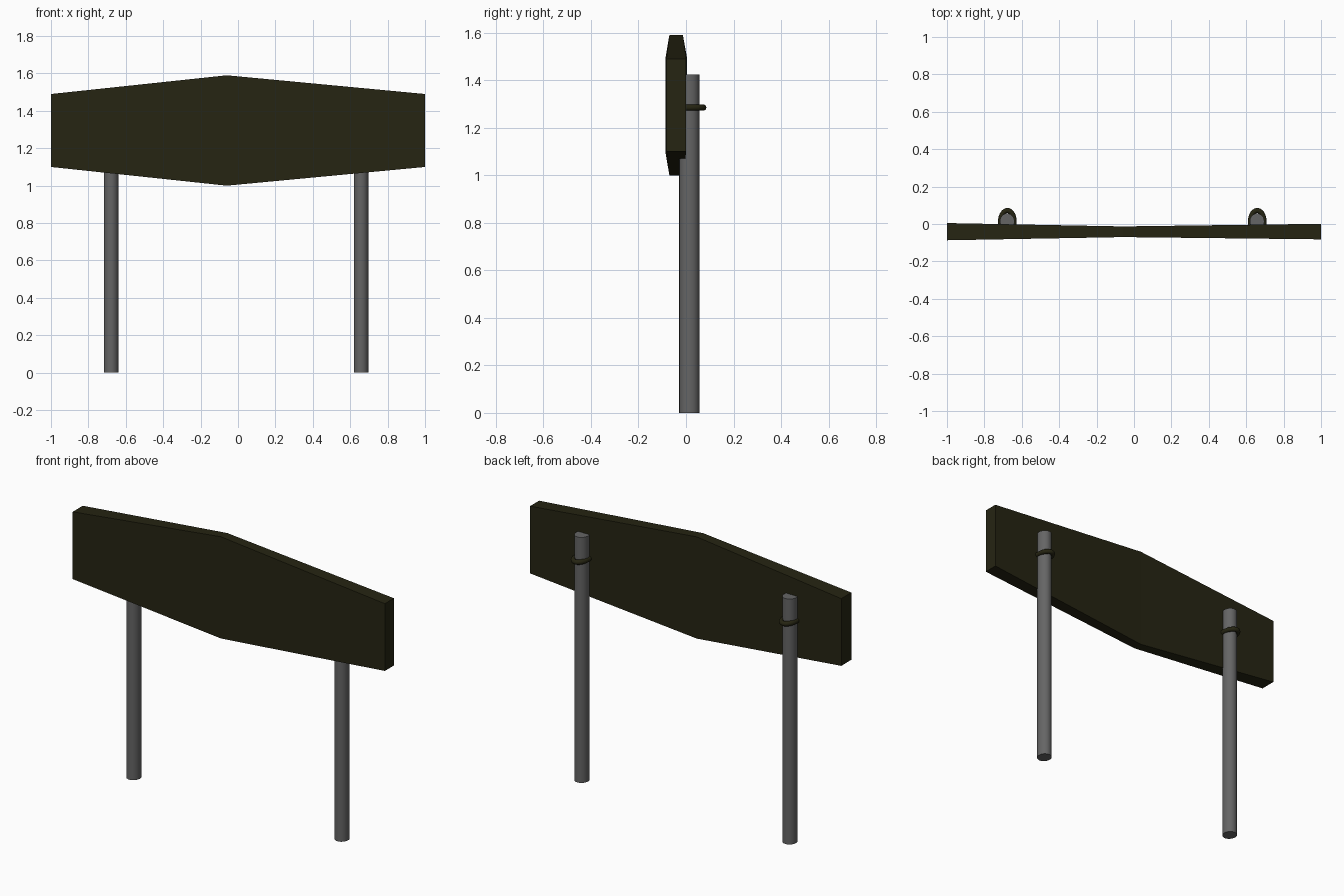
import bpy, bmesh, math

if "Cube" in bpy.data.objects:
    bpy.data.objects.remove(bpy.data.objects["Cube"])


def material(name, rgb):
    m = bpy.data.materials.new(name)
    m.diffuse_color = (*rgb, 1)
    m.use_nodes = True
    m.node_tree.nodes["Principled BSDF"].inputs["Base Color"].default_value = m.diffuse_color
    return m


DARK = material("dark olive", (0.019, 0.018, 0.006))
GREY = material("post grey", (0.13, 0.13, 0.13))


def finish(bm, name, mat, smooth=False):
    bmesh.ops.recalc_face_normals(bm, faces=bm.faces)
    me = bpy.data.meshes.new(name)
    bm.to_mesh(me)
    bm.free()
    me.materials.append(mat)
    ob = bpy.data.objects.new(name, me)
    bpy.context.collection.objects.link(ob)
    if smooth:
        bpy.ops.object.select_all(action='DESELECT')
        ob.select_set(True)
        bpy.context.view_layer.objects.active = ob
        bpy.ops.object.shade_smooth_by_angle(angle=math.radians(40))


def loft(bm, rings):
    """Join equal-sized vertex rings and cap both ends."""
    rings = [[bm.verts.new(p) for p in r] for r in rings]
    n = len(rings[0])
    for a, b in zip(rings, rings[1:]):
        for i in range(n):
            j = (i + 1) % n
            bm.faces.new((a[i], a[j], b[j], b[i]))
    bm.faces.new(rings[0])
    bm.faces.new(rings[-1])


# Sign board: three sections, tall and thin at the middle
bm = bmesh.new()
sections = [(-1, -0.087, 0.005, 1.10, 1.49),
            (-0.06, -0.070, -0.013, 1.00, 1.59),
            (1, -0.082, 0.001, 1.10, 1.49)]
loft(bm, [[(x, y0, z0), (x, y1, z0), (x, y1, z1), (x, y0, z1)]
          for x, y0, y1, z0, z1 in sections])
finish(bm, "sign_board", DARK)

for side, x in (("left", -0.678), ("right", 0.658)):
    # Round post sunk partly into the back of the board
    bm = bmesh.new()
    circle = [(x + 0.039 * math.cos(t), 0.014 + 0.0425 * math.sin(t))
              for t in (math.tau * i / 24 for i in range(24))]
    loft(bm, [[(px, py, z) for px, py in circle] for z in (0, 1.424)])
    finish(bm, side + "_post", GREY, True)

    # U-shaped clamp around the post, ends buried in the board
    bm = bmesh.new()
    path = [(0.036, -0.03, 0.0)]
    path += [(0.036 * math.cos(t), 0.015 + 0.057 * math.sin(t), t)
             for t in (math.pi * i / 16 for i in range(17))]
    path += [(-0.036, -0.03, math.pi)]
    r = 0.0138
    cx = x + 0.001
    loft(bm, [[(cx + dx + r * math.cos(a) * math.cos(t),
                dy + r * math.cos(a) * math.sin(t),
                1.285 + r * math.sin(a))
               for a in (math.tau * k / 10 for k in range(10))]
              for dx, dy, t in path])
    finish(bm, side + "_clamp", DARK, True)
